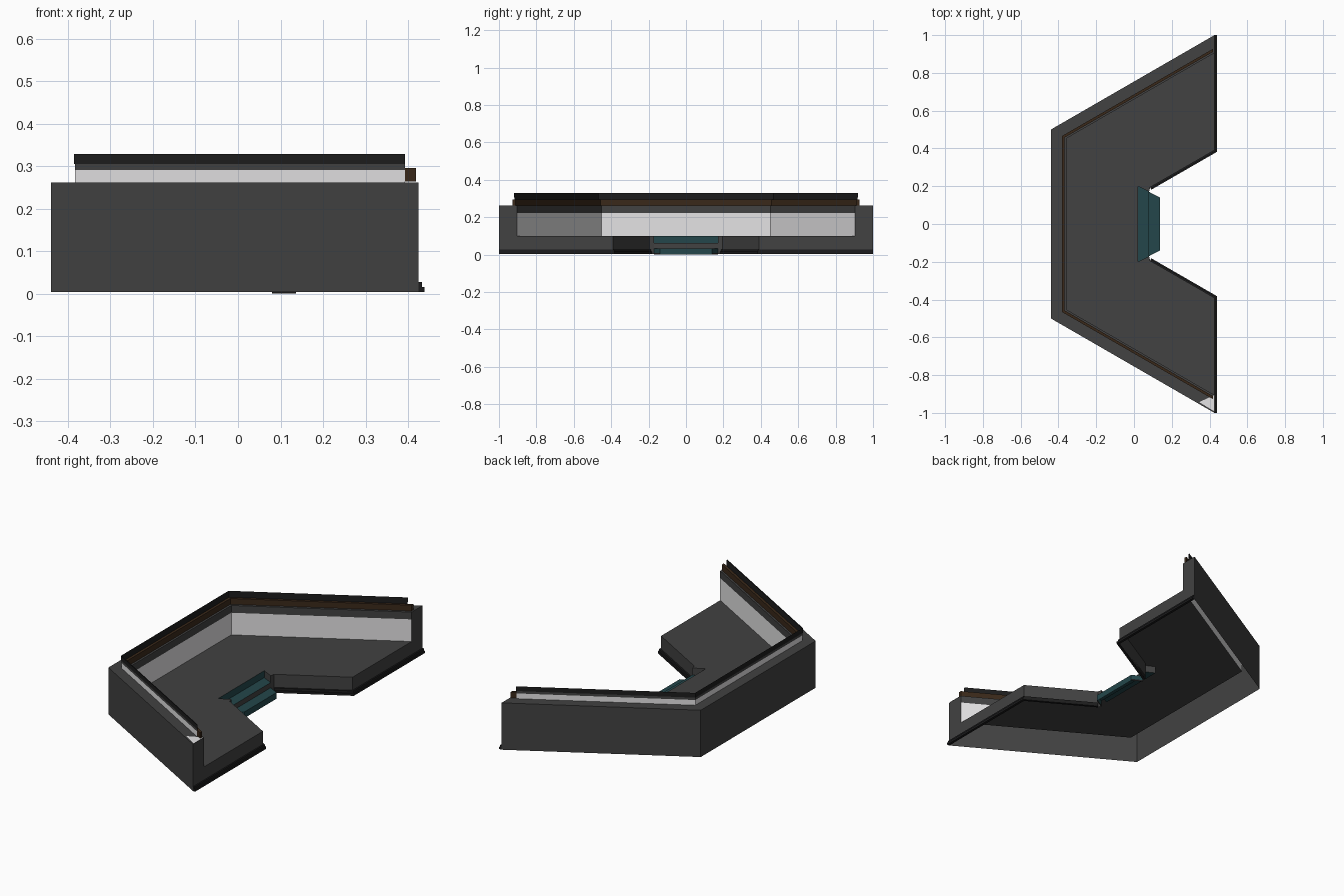
import bpy, bmesh, math

if "Cube" in bpy.data.objects:
    bpy.data.objects.remove(bpy.data.objects["Cube"])

K = math.tan(math.radians(30))      # slope of the angled wings
C = math.cos(math.radians(30))
X0, X1, YC = -0.44, 0.425, 0.5      # back, open end, half width of the back wall


def material(name, rgb):
    m = bpy.data.materials.new(name)
    m.diffuse_color = (*rgb, 1)
    m.use_nodes = True
    m.node_tree.nodes["Principled BSDF"].inputs["Base Color"].default_value = m.diffuse_color
    return m


GREY = material("dark_grey", (0.054, 0.054, 0.054))
WHITE = material("pale_grey", (0.78, 0.77, 0.78))
BLACK = material("near_black", (0.012, 0.012, 0.0125))
BROWN = material("dark_brown", (0.042, 0.022, 0.010))
TEAL = material("dark_teal", (0.017, 0.062, 0.070))


def finish(bm, name, mat):
    me = bpy.data.meshes.new(name)
    bm.to_mesh(me)
    bm.free()
    me.materials.append(mat)
    ob = bpy.data.objects.new(name, me)
    bpy.context.collection.objects.link(ob)
    return ob


def prism(name, pts, z0, z1, mat):
    """Closed solid: a plan outline between two heights."""
    bm = bmesh.new()
    f = bm.faces.new([bm.verts.new((x, y, z0)) for x, y in pts])
    for v in bmesh.ops.extrude_face_region(bm, geom=[f])["geom"]:
        if isinstance(v, bmesh.types.BMVert):
            v.co.z = z1
    bmesh.ops.recalc_face_normals(bm, faces=bm.faces)
    return finish(bm, name, mat)


def plate(name, pts, z, mat):
    """Flat sheet facing up."""
    bm = bmesh.new()
    f = bm.faces.new([bm.verts.new((x, y, z)) for x, y in pts])
    f.normal_update()
    if f.normal.z < 0:
        f.normal_flip()
    return finish(bm, name, mat)


def sheet(name, path, z0, z1, mat):
    """Upright sheet along a path; it faces to the right of the path."""
    bm = bmesh.new()
    low = [bm.verts.new((x, y, z0)) for x, y in path]
    high = [bm.verts.new((x, y, z1)) for x, y in path]
    for i in range(len(path) - 1):
        bm.faces.new((low[i], low[i + 1], high[i + 1], high[i]))
    return finish(bm, name, mat)


def mirrored(pts):
    """Complete a +y half outline with its -y half."""
    return pts + [(x, -y) for x, y in reversed(pts)]


def wall_line(d, xe=X1):
    """Three-sided wall line, set in by d from the outside and ending at xe."""
    return mirrored([(x, YC + (x - X0) * K - d / C) for x in (xe, X0 + d)])


outer, inside = wall_line(0), wall_line(0.082)

# Hollow parapet, open underneath
sheet("parapet_outside", outer, 0.004, 0.262, GREY)
plate("parapet_top", outer + inside[::-1], 0.262, GREY)
sheet("inner_panel", inside[::-1], 0.1, 0.222, WHITE)
sheet("inner_band", inside[::-1], 0.222, 0.262, GREY)
sheet("parapet_end_left", [inside[0], outer[0]], 0.1, 0.262, GREY)
sheet("parapet_end_right", [outer[-1], inside[-1]], 0.1, 0.262, GREY)
plate("end_plate", [(0.345, -0.943), (0.425, -0.992), (0.425, -0.906)], 0.2635, WHITE)

# Low screen and rails on top of the parapet
screen = wall_line(0.056, 0.393)
screen_back = wall_line(0.058, 0.393)
sheet("screen_panel", screen, 0.262, 0.291, WHITE)
sheet("screen_band", screen, 0.291, 0.305, GREY)
sheet("top_rail_outside", wall_line(0.054, 0.393), 0.305, 0.329, BLACK)
sheet("top_rail_inside", screen_back[::-1], 0.295, 0.329, BLACK)
prism("hand_rail", wall_line(0.059, 0.419) + wall_line(0.073, 0.419)[::-1],
      0.264, 0.296, BROWN)

# Floor with a notch for the steps, and its open edges
edge = [(X1, 1.0), (X1, 0.39), (0.085, 0.194), (0.08, 0.17)]
notch = [(0.08, 0.17), (0.02, 0.2)]
plate("floor", inside + mirrored([(X1, 0.39), (0.085, 0.194)] + notch)[::-1], 0.1, GREY)
for side, s in (("left", 1), ("right", -1)):
    path = [(x, y * s) for x, y in edge][::-s]
    sheet(f"floor_edge_{side}", path, 0.004, 0.1, GREY)
    path = [(x, y * s) for x, y in notch][::-s]
    sheet(f"notch_side_{side}", path, 0.062, 0.1, GREY)

# Steps
sheet("upper_riser", [(0.02, -0.2), (0.02, 0.2)], 0.062, 0.1, TEAL)
plate("upper_tread", mirrored([(0.02, 0.2), (0.08, 0.17)]), 0.062, TEAL)
sheet("middle_riser", [(0.08, -0.17), (0.08, 0.17)], 0.034, 0.062, GREY)
plate("lower_tread", mirrored([(0.08, 0.17), (0.137, 0.14)]), 0.034, TEAL)
sheet("lower_riser", [(0.137, -0.14), (0.137, 0.14)], 0, 0.034, TEAL)
for side, s in (("left", 1), ("right", -1)):
    path = [(0.137, 0.14 * s), (0.08, 0.17 * s)][::s]
    sheet(f"step_side_{side}", path, 0.01, 0.034, TEAL)
    sheet(f"step_foot_{side}", path, 0, 0.01, BLACK)


# Stepped trim along the foot of the open edges
def trim_line(t):
    return [(0.085 + t / 2, 0.194 - t * C), (X1 + t, 0.39 - t * K), (X1 + t, 1.0)]


for label, t, z0, z1 in (("lower", 0.014, 0.004, 0.016), ("upper", 0.008, 0.016, 0.028)):
    pts = trim_line(t) + trim_line(0)[::-1]
    for side, s in (("left", 1), ("right", -1)):
        prism(f"{label}_trim_{side}", [(x, y * s) for x, y in pts], z0, z1, BLACK)
